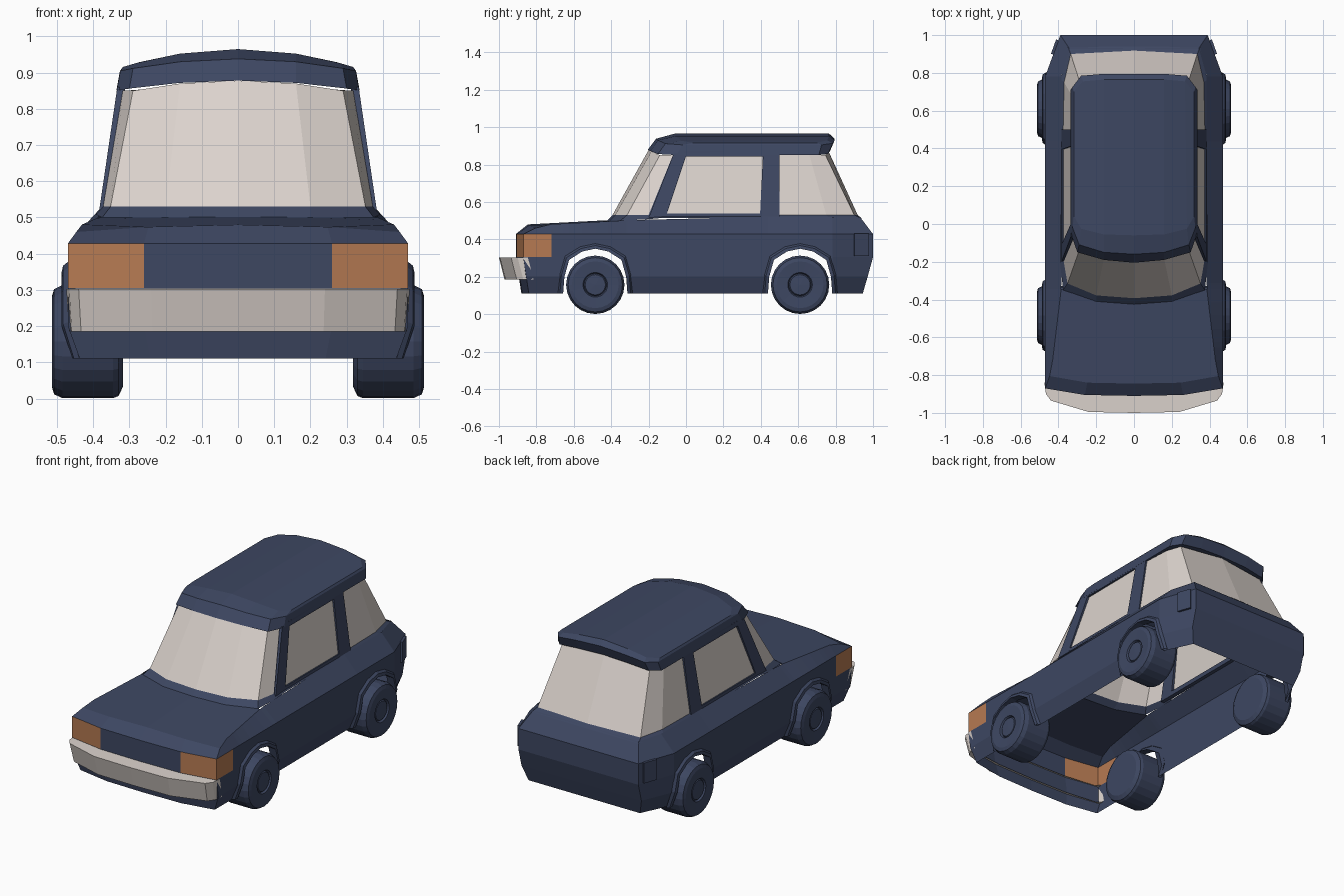
import bpy, bmesh, math

if "Cube" in bpy.data.objects:
    bpy.data.objects.remove(bpy.data.objects["Cube"])


def material(name, col):
    m = bpy.data.materials.new(name)
    m.diffuse_color = (*col, 1)
    m.use_nodes = True
    m.node_tree.nodes["Principled BSDF"].inputs["Base Color"].default_value = m.diffuse_color
    return m


MATS = [material("navy paint", (.047, .063, .122)),
        material("pale glass", (.71, .65, .61)),
        material("amber lamp", (.47, .195, .085))]
BODY, GLASS, LAMP = 0, 1, 2


def clamp(v):
    return max(0, min(1, v))


def finish(name, bm, recalc=False):
    """Turn a half model into a mirrored object."""
    bmesh.ops.remove_doubles(bm, verts=bm.verts[:], dist=1e-4)
    bmesh.ops.dissolve_degenerate(bm, edges=bm.edges[:], dist=1e-5)
    if recalc:
        bmesh.ops.recalc_face_normals(bm, faces=bm.faces[:])
    me = bpy.data.meshes.new(name)
    bm.to_mesh(me)
    bm.free()
    for m in MATS:
        me.materials.append(m)
    ob = bpy.data.objects.new(name, me)
    bpy.context.collection.objects.link(ob)
    mod = ob.modifiers.new("mirror", 'MIRROR')
    mod.use_clip = True
    return ob


def loft(bm, loops, mat=lambda row, col: BODY, closed=False):
    """Bridge point loops listed from bottom to top."""
    rows = [[bm.verts.new(p) for p in lp] for lp in loops]
    n = len(rows[0])
    for r in range(len(rows) - 1):
        for c in range(n if closed else n - 1):
            d = (c + 1) % n
            f = bm.faces.new((rows[r][c], rows[r][d], rows[r + 1][d], rows[r + 1][c]))
            f.material_index = mat(r, c)
    return rows


# Lower body: half plan path from nose to tail, with wheel arch notches
AXLES = (-.485, .61)
ARCH = [(-.172, .11), (-.165, .2), (-.14, .29), (-.07, .335), (0, .35),
        (.07, .335), (.14, .29), (.165, .2), (.172, .11)]
path = [(0, -.91, .11), (.26, -.905, .11), (.47, -.87, .11), (.47, -.72, .11)]
for c in AXLES:
    path += [(.47, c + dy, z) for dy, z in ARCH]
path += [(.39, 1, .11), (0, 1, .11)]


def wall(x, y, z):
    x *= 1 - .07 * clamp((.2 - z) / .09)
    f = clamp((.3 - z) / .19)
    if y > .8:
        y -= .055 * f
    elif y < -.7:
        y += .03 * f
    return (x, y, z)


def belt(x, y):
    if y < -.8:
        return (x * .95, y + .065, .48 - .02 * (x / .47) ** 2)
    if y > .8:
        return (x * .88, .93, .52)
    z = .475 + .025 * clamp((y + .83) / .485) + .02 * clamp((y + .345) / .25)
    return (.385 + .06 * clamp((-.34 - y) / .5), y, z)


bm = bmesh.new()
levels = [[wall(x, y, max(z, zb)) for x, y, zb in path] for z in (.11, .2, .305, .428)]
belt_loop = [belt(x, y) for x, y, _ in path]
loft(bm, levels + [belt_loop], lambda r, c: LAMP if r == 2 and c in (1, 2) else BODY)
finish("body_shell", bm)

# Hood panel
bm = bmesh.new()
edge = [p for p in belt_loop if p[1] < -.34]
hood = edge + [(.2, -.41, .5), (0, -.425, .502)]
bm.faces.new([bm.verts.new(p) for p in hood])
finish("hood", bm)

# Wheel arch flares
bm = bmesh.new()
for c in AXLES:
    loft(bm, [[(.44, c + dy, z) for dy, z in ARCH],
              [(.487 - (.03 if z < .15 else 0), c + dy, z) for dy, z in ARCH],
              [(.483 - (.03 if z < .15 else 0), c + dy * 1.1, .11 + (z - .11) * 1.07) for dy, z in ARCH],
              [(.468 - (.03 if z < .15 else 0), c + dy * 1.16, .11 + (z - .11) * 1.12) for dy, z in ARCH]])
finish("arch_flares", bm)

# Cabin base ring and glass band
base = [(0, -.425, .498), (.2, -.41, .498), (.375, -.35, .5), (.392, -.2, .508), (.39, -.12, .515),
        (.389, .4, .515), (.389, .5, .515), (.388, .765, .515), (.35, .937, .512), (0, .94, .512)]
low = [(0, -.393), (.2, -.378), (.352, -.315), (.372, -.2), (.374, -.12),
       (.375, .4), (.375, .5), (.37, .75), (.335, .9), (0, .918)]
high = [(0, -.2, .878), (.16, -.185, .87), (.29, -.14, .85), (.318, -.07, .85), (.322, -.01, .85),
        (.325, .41, .85), (.325, .5, .85), (.318, .66, .85), (.285, .745, .852), (0, .76, .875)]
low = [(x, y, .53) for x, y in low]
bm = bmesh.new()
loft(bm, [base, low])
finish("cabin_base", bm)
bm = bmesh.new()
loft(bm, [low, high], lambda r, c: BODY if c in (3, 5) else GLASS)
finish("windows", bm)

# Door pillars and window rails, standing just proud of the glass
bm = bmesh.new()
for quad in ([(-.2, .515), (-.11, .515), (.005, .86), (-.065, .86)],
             [(.395, .515), (.5, .515), (.5, .86), (.412, .86)],
             [(-.12, .515), (.41, .515), (.41, .538), (-.12, .538)],
             [(-.01, .842), (.42, .842), (.42, .87), (-.01, .87)]):
    def side(off):
        return [(.384 - (z - .515) * .147 - off, y, z) for y, z in quad]
    rows = loft(bm, [side(.022), side(0)], closed=True)
    bm.faces.new(rows[1])
    bm.faces.new(rows[0][::-1])
finish("pillars", bm, True)


# Roof: overhanging lip, rounded edge and crowned top
def crown(pts, z, k):
    return [(x, y, z - k * (x / .32) ** 2) for x, y in pts]


lip = [(0, -.205), (.16, -.19), (.3, -.15), (.335, -.05), (.336, .71), (.29, .76), (.16, .77), (0, .77)]
mid = [(0, -.16), (.16, -.15), (.29, -.11), (.325, -.02), (.326, .725), (.28, .785), (.16, .795), (0, .795)]
top = [(0, -.06), (.16, -.055), (.28, -.025), (.318, .04), (.318, .70), (.27, .755), (.16, .765), (0, .765)]
inner = [(x * .93, y * .93) for x, y in lip]
bm = bmesh.new()
rows = loft(bm, [crown(inner, .88, .025), crown(lip, .878, .025),
                 crown(mid, .938, .032), crown(top, .965, .05)])
t = rows[-1]
for i in range(3):
    bm.faces.new((t[i], t[i + 1], t[6 - i], t[7 - i]))
finish("roof", bm)

# Front bumper
outer = [(0, -1), (.24, -.995), (.44, -.935), (.466, -.9), (.474, -.845)]
inn = [(0, -.9), (.24, -.895), (.44, -.87), (.455, -.86), (.462, -.845)]
bm = bmesh.new()
loft(bm, [[(x, y + .02, .187) for x, y in inn],
          [(x * .985, y + .03, .185) for x, y in outer],
          [(x, y, .302) for x, y in outer],
          [(x, y, .304) for x, y in inn]], lambda r, c: GLASS)
finish("front_bumper", bm)

# Tail lamp housings wrapped on the rear corners
bm = bmesh.new()
lamp = [(.44, .9), (.412, .978), (.39, .965), (.41, .895)]
rows = loft(bm, [[(x, y, z) for x, y in lamp] for z in (.31, .43)], closed=True)
bm.faces.new(rows[1])
bm.faces.new(rows[0][::-1])
finish("tail_lamps", bm, True)

# Wheels: lathed tyre and hub profile (radius, x)
PROFILE = [(0, .318), (.125, .318), (.15, .33), (.156, .345), (.156, .485), (.145, .508),
           (.125, .514), (.066, .51), (.06, .498), (.054, .506), (0, .508)]
SEG = 24
for name, c in zip(("front_wheels", "rear_wheels"), AXLES):
    bm = bmesh.new()
    loft(bm, [[(x, c + r * math.cos(i * math.tau / SEG), .157 + r * math.sin(i * math.tau / SEG))
               for i in range(SEG)] for r, x in PROFILE], closed=True)
    finish(name, bm, True)
